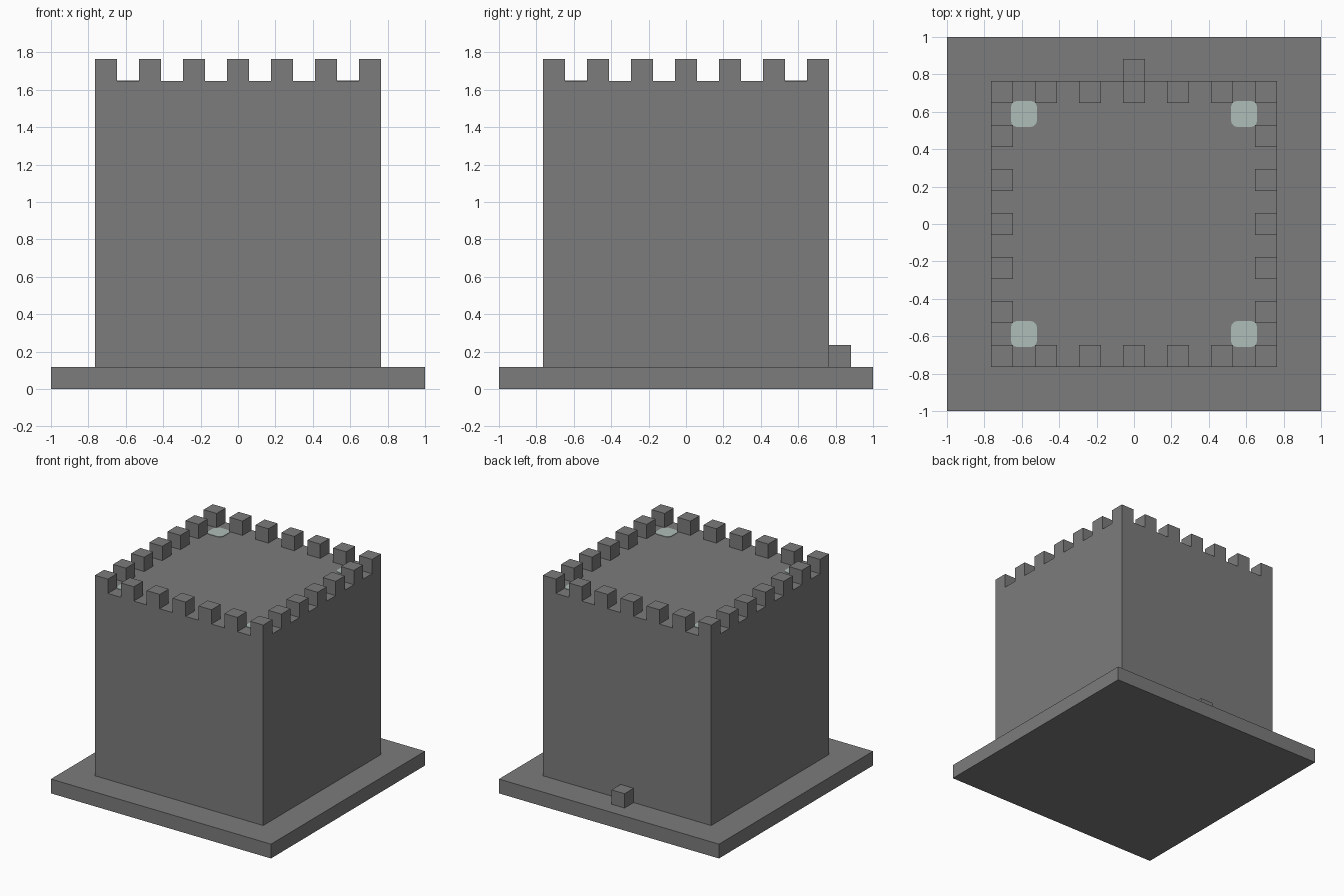
import bpy
import bmesh

U = 2 / 17  # one building block

cube = bpy.data.objects.get("Cube")
if cube:
    bpy.data.objects.remove(cube, do_unlink=True)


def material(name, rgb):
    mat = bpy.data.materials.new(name)
    mat.use_nodes = True
    color = (*rgb, 1)
    mat.diffuse_color = color
    mat.node_tree.nodes["Principled BSDF"].inputs["Base Color"].default_value = color
    return mat


stone = material("stone_grey", (0.2, 0.2, 0.2))
lamp = material("pale_lamp", (0.43, 0.51, 0.48))


def block(name, center, size, mat, corner=0):
    """Box centred in x and y, standing on center z; corner rounds its upright edges."""
    bm = bmesh.new()
    bmesh.ops.create_cube(bm, size=1)
    for v in bm.verts:
        v.co = [v.co[i] * size[i] for i in range(3)]
        v.co.z += size[2] / 2
    if corner:
        upright = [e for e in bm.edges
                   if abs(e.verts[0].co.z - e.verts[1].co.z) > size[2] / 2]
        bmesh.ops.bevel(bm, geom=upright, offset=corner, segments=3,
                        profile=0.5, affect='EDGES')
    mesh = bpy.data.meshes.new(name)
    bm.to_mesh(mesh)
    bm.free()
    mesh.materials.append(mat)
    obj = bpy.data.objects.new(name, mesh)
    obj.location = center
    bpy.context.collection.objects.link(obj)
    return obj


# Plinth, solid tower and the step at the back
block("plinth", (0, 0, 0), (2, 2, U), stone)
block("tower", (0, 0, U), (13 * U, 13 * U, 13 * U), stone)
block("back_step", (0, 7 * U, U), (U, U, U), stone)

# Battlements: every second block around the rim
for i in range(-6, 7, 2):
    for j in range(-6, 7, 2):
        if max(abs(i), abs(j)) == 6:
            block("merlon", (i * U, j * U, 14 * U), (U, U, U), stone)

# Lamps set flush in the roof corners
for sx in (-1, 1):
    for sy in (-1, 1):
        block("roof_lamp", (sx * 5 * U, sy * 5 * U, 14 * U),
              (0.14, 0.14, 0.004), lamp, corner=0.035)
